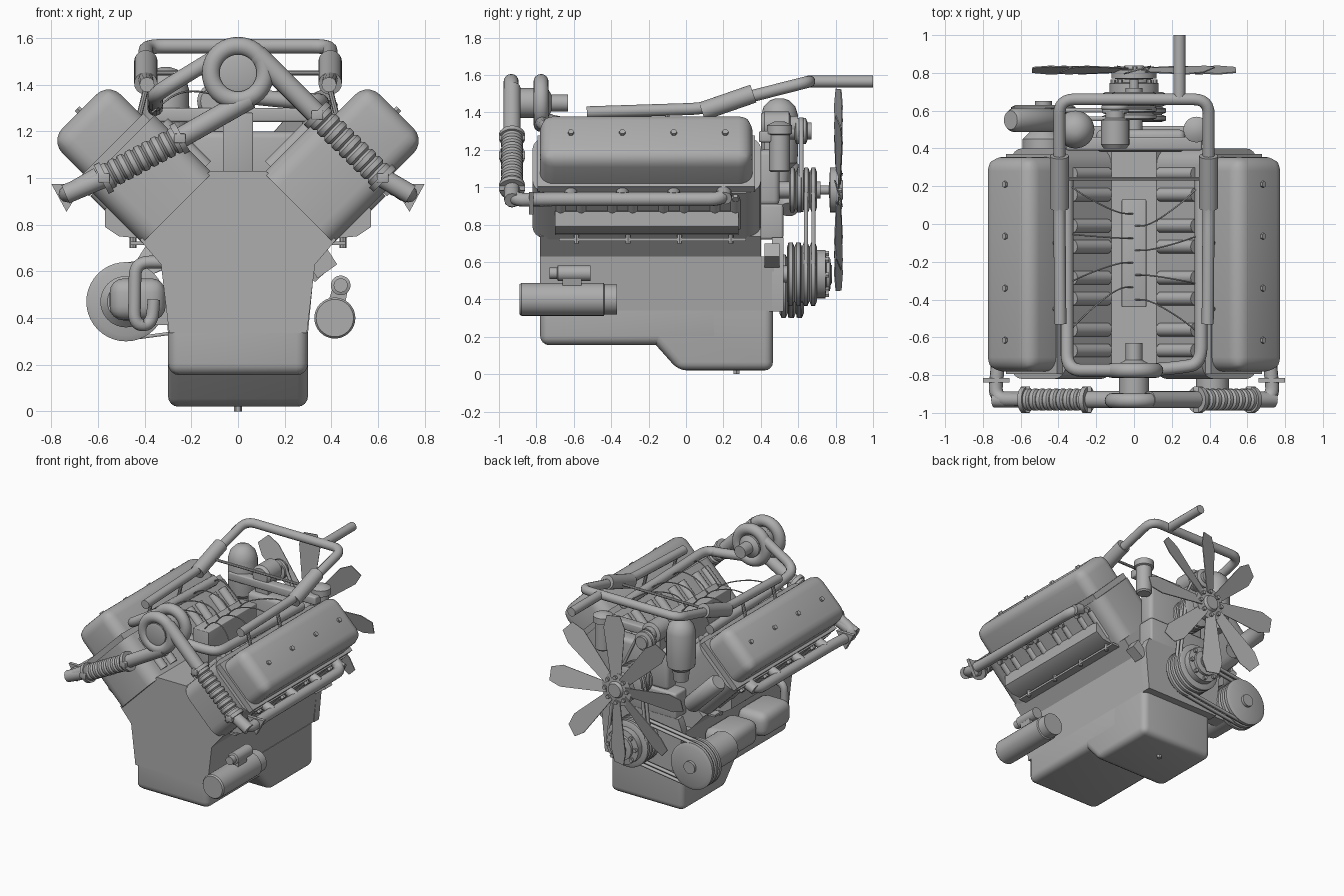
import bpy, bmesh, math
from math import sin, cos, pi, radians
from mathutils import Vector, Matrix
from mathutils.geometry import convex_hull_2d

cube = bpy.data.objects.get("Cube")
if cube:
    bpy.data.objects.remove(cube)

grey = bpy.data.materials.new("engine grey")
grey.use_nodes = True
grey.diffuse_color = (0.42, 0.42, 0.42, 1)
grey.node_tree.nodes["Principled BSDF"].inputs["Base Color"].default_value = (0.42, 0.42, 0.42, 1)
R2 = math.sqrt(0.5)
SIDES = (("left", 1), ("right", -1))


def finish(name, bm, matrix=None):
    if matrix:
        bm.transform(matrix)
    bmesh.ops.recalc_face_normals(bm, faces=bm.faces[:])
    me = bpy.data.meshes.new(name)
    bm.to_mesh(me)
    bm.free()
    me.shade_smooth()
    me.set_sharp_from_angle(angle=radians(31))
    me.materials.append(grey)
    ob = bpy.data.objects.new(name, me)
    bpy.context.collection.objects.link(ob)
    return ob


def prism(name, pts, axis, lo, hi, bevel=0, pick=None, matrix=None, seg=4):
    """Outline in the two axes other than `axis`, extruded from lo to hi."""
    bm = bmesh.new()
    rings = []
    for h in (lo, hi):
        ring = []
        for p in pts:
            co = list(p)
            co.insert(axis, h)
            ring.append(bm.verts.new(co))
        bm.faces.new(ring)
        rings.append(ring)
    for i in range(len(pts)):
        j = (i + 1) % len(pts)
        bm.faces.new((rings[0][i], rings[0][j], rings[1][j], rings[1][i]))
    if bevel:
        edges = [e for e in bm.edges if pick is None or pick(*[v.co for v in e.verts])]
        bmesh.ops.bevel(bm, geom=edges, offset=bevel, segments=seg, profile=0.5, affect='EDGES')
    return finish(name, bm, matrix)


def box(name, x, y, z, bevel=0, pick=None, matrix=None, seg=3):
    pts = [(x[0], y[0]), (x[1], y[0]), (x[1], y[1]), (x[0], y[1])]
    return prism(name, pts, 2, z[0], z[1], bevel, pick, matrix, seg)


def lathe(name, profile, origin, axis, n=32):
    """Profile of (radius, height) turned around an axis from origin."""
    bm = bmesh.new()
    rings = [[bm.verts.new((r * cos(2 * pi * k / n), r * sin(2 * pi * k / n), h)) for k in range(n)]
             for r, h in profile]
    for a, b in zip(rings, rings[1:]):
        for k in range(n):
            bm.faces.new((a[k], a[(k + 1) % n], b[(k + 1) % n], b[k]))
    bm.faces.new(rings[0])
    bm.faces.new(rings[-1])
    turn = Vector(axis).to_track_quat('Z', 'Y').to_matrix().to_4x4()
    return finish(name, bm, Matrix.Translation(origin) @ turn)


def rod(name, a, b, r, n=24):
    d = Vector(b) - Vector(a)
    return lathe(name, [(r, 0), (r, d.length)], a, d, n)


def tube(name, pts, r, bend=0.09, n=6):
    """Round pipe along a path with softened corners."""
    pts = [Vector(p) for p in pts]
    path = [pts[0]]
    for a, p, b in zip(pts, pts[1:], pts[2:]):
        s = p + (a - p).normalized() * min(bend, (a - p).length * 0.49)
        e = p + (b - p).normalized() * min(bend, (b - p).length * 0.49)
        path += [s.lerp(p, t / n).lerp(p.lerp(e, t / n), t / n) for t in range(n + 1)]
    path.append(pts[-1])
    cu = bpy.data.curves.new(name, 'CURVE')
    cu.dimensions = '3D'
    cu.bevel_depth, cu.bevel_resolution, cu.use_fill_caps = r, 4, True
    sp = cu.splines.new('POLY')
    sp.points.add(len(path) - 1)
    for q, co in zip(sp.points, path):
        q.co = (*co, 1)
    sp.use_smooth = True
    cu.materials.append(grey)
    ob = bpy.data.objects.new(name, cu)
    bpy.context.collection.objects.link(ob)


def ring_profile(big, small, y0, y1, count):
    out, step = [], (y1 - y0) / count
    for i in range(count):
        h = y0 + i * step
        out += [(small, h), (big, h + step * 0.25), (big, h + step * 0.75)]
    return out + [(small, y1)]


def belt(name, wheels, y, width):
    pts = [(x + r * cos(2 * pi * k / 32), z + r * sin(2 * pi * k / 32)) for x, z, r in wheels for k in range(32)]
    hull = [pts[i] for i in convex_hull_2d([Vector(p) for p in pts])]
    bm = bmesh.new()
    a, b = [[bm.verts.new((x, h, z)) for x, z in hull] for h in (y, y + width)]
    for i in range(len(hull)):
        j = (i + 1) % len(hull)
        bm.faces.new((a[i], a[j], b[j], b[i]))
    mod = finish(name, bm).modifiers.new("thickness", 'SOLIDIFY')
    mod.thickness, mod.offset = 0.014, 0


# Crankcase, stepped sump and timing cover
half = [(0.295, 0.335), (0.33, 0.63), (0.42, 0.735), (0.12, 1.03)]
prism("crankcase", half + [(-x, z) for x, z in reversed(half)], 1, -0.78, 0.4)
prism("crankcase_rear", half[:2] + [(-x, z) for x, z in reversed(half[:2])], 1, 0.39, 0.47)
below_rim = lambda a, b: min(a.z, b.z) < 0.33
box("shallow_sump", (-0.3, 0.3), (-0.78, 0.2), (0.155, 0.34), 0.05, below_rim, None, 4)
prism("deep_sump", [(-0.325, 0.34), (-0.04, 0.02), (0.465, 0.02), (0.465, 0.34)], 0, -0.3, 0.3, 0.045, below_rim)
rod("drain_plug", (0, 0.27, 0), (0, 0.27, 0.03), 0.018, 6)
prism("timing_cover", [(-0.3, 0.335), (0.3, 0.335), (0.33, 0.65), (0.3, 0.73), (-0.3, 0.73), (-0.33, 0.65)], 1, 0.46, 0.52)
box("rear_housing", (-0.28, 0.28), (0.36, 0.52), (0.72, 0.91), 0.015)
box("thermostat_housing", (-0.2, 0.27), (0.38, 0.5), (0.9, 1.2), 0.03)

# Cylinder banks, built in a tilted frame: x outward, z along the cylinder axis
for side, sg in SIDES:
    bank = Matrix(((sg * R2, 0, sg * R2, 0), (0, 1, 0, 0), (-R2, 0, R2, 0), (0, 0, 0, 1)))
    upright = lambda a, b: abs(a.z - b.z) > 0.1
    box(side + "_cylinder_head", (-0.645, -0.22), (-0.82, 0.4), (0.8, 1.15), 0.09, upright, bank, 5)
    box(side + "_cover_flange", (-0.615, -0.23), (-0.795, 0.37), (1.15, 1.19), 0.06, upright, bank)
    box(side + "_valve_cover", (-0.605, -0.25), (-0.78, 0.355), (1.18, 1.39), 0.075,
        lambda a, b: max(a.z, b.z) > 1.3, bank, 5)
    place = lambda s, y, t: bank @ Vector((s, y, t))
    prism(side + "_side_tray", [(sg * x, z) for x, z in ((0.4, 0.74), (0.51, 0.75), (0.57, 0.79), (0.57, 0.87), (0.5, 0.88))],
          1, -0.7, 0.28)
    box(side + "_tray_rail", sorted((sg * 0.4, sg * 0.46)), (-0.68, 0.32), (0.712, 0.727))
    # Exhaust manifold
    tube(side + "_exhaust_manifold", [(sg * 0.62, 0.2, 1.0), (sg * 0.715, 0.2, 0.935), (sg * 0.72, -0.75, 0.935),
                                      (sg * 0.74, -0.93, 0.93), (sg * 0.6, -0.93, 1.01)], 0.037, 0.08)
    prism(side + "_exhaust_flange", [(sg * 0.66, 0.975), (sg * 0.8, 0.975), (sg * 0.735, 0.855)], 1, -0.84, -0.815)
    for i in range(4):
        y = -0.615 + 0.275 * i
        rod(f"{side}_cover_bolt_{i}", place(-0.43, y, 1.38), place(-0.43, y, 1.405), 0.017, 6)
        tube(f"{side}_exhaust_port_{i}", [place(-0.26, y, 1.13), place(-0.16, y, 1.17)], 0.035)
        rod(f"{side}_tray_bolt_{i}", (sg * 0.45, y + 0.03, 0.7), (sg * 0.45, y + 0.03, 0.76), 0.014, 8)
        for k in (-0.055, 0.055):
            rod(f"{side}_intake_rib_{i}_{k}", place(-0.64, y + k, 0.84), place(-0.64, y + k, 1.1), 0.036)
            rod(f"{side}_port_bolt_{i}_{k}", place(-0.24, y + k, 1.12), place(-0.2, y + k, 1.12), 0.02, 6)
            rod(f"{side}_head_rib_{i}_{k}", place(-0.235, y + k, 0.88), place(-0.235, y + k, 1.1), 0.03, 12)
    # Coolant pipes over the heads
    rod(side + "_coolant_sleeve", (sg * 0.395, 0.085, 1.405), (sg * 0.395, 0.36, 1.5), 0.05)
    for i, y in enumerate((-0.45, -0.1)):
        rod(f"{side}_pipe_stay_{i}", (sg * 0.39, y, 1.4), (sg * 0.43, y, 1.24), 0.012, 8)
tube("coolant_crossover", [(-0.39, -0.53, 1.4), (-0.395, 0.09, 1.42), (-0.395, 0.66, 1.565),
                           (0.395, 0.66, 1.565), (0.395, 0.09, 1.42), (0.39, -0.53, 1.4)], 0.032, 0.08)
tube("coolant_outlet", [(0.24, 0.66, 1.565), (0.24, 1.0, 1.565)], 0.032)
rod("cross_stay", (-0.37, 0.24, 1.45), (0.37, 0.24, 1.45), 0.01, 8)

# Turbocharger: two scrolls, core and inlet
scroll = [(0.115 + 0.04 * cos(a * pi / 8), 0.04 * sin(a * pi / 8)) for a in range(-8, 9)]
for name, y in (("turbine_scroll", -0.935), ("compressor_scroll", -0.775)):
    lathe(name, [(0.08, -0.03)] + scroll + [(0.08, 0.03)], (0, y, 1.45), (0, 1, 0), 40)
lathe("turbo_core", [(0.06, -0.97), (0.08, -0.965), (0.08, -0.74), (0.045, -0.72), (0.045, -0.63)], (0, 0, 1.45), (0, 1, 0))
tube("left_boost_pipe", [(0.05, -0.775, 1.35), (0.24, -0.76, 1.33), (0.355, -0.74, 1.33), (0.355, -0.5, 1.32), (0.355, 0.23, 1.3)], 0.034)
tube("right_boost_pipe", [(-0.06, -0.775, 1.54), (-0.355, -0.775, 1.36), (-0.355, -0.5, 1.32), (-0.355, 0.23, 1.3)], 0.034)

# Turbine feeds with bellows and clamps
for name, a, b, c, d in (("left", (0.08, 1.53), (0.34, 1.27), (0.62, 1.0), (0.74, 0.93)),
                         ("right", (0.05, 1.34), (-0.25, 1.17), (-0.575, 1.0), (-0.74, 0.93))):
    a, b, c, d = [Vector((p[0], -0.93, p[1])) for p in (a, b, c, d)]
    rod(name + "_turbine_pipe", a, b, 0.045)
    lathe(name + "_bellows", ring_profile(0.058, 0.047, 0, (c - b).length, 9), b, c - b)
    tube(name + "_feed_elbow", [c, c.lerp(d, 0.5), d], 0.042)
    for k, p in enumerate((b, c)):
        u = (c - b).normalized() * 0.013
        rod(f"{name}_clamp_{k}", p - u, p + u, 0.07)
        box(f"{name}_clamp_lug_{k}", (p.x - 0.025, p.x + 0.025), (-1.0, -0.86), (p.z - 0.02, p.z + 0.02), 0.005)

# Injection pump in the valley with its fuel lines
box("injection_pump", (-0.065, 0.065), (-0.44, 0.13), (1.0, 1.28), 0.005)
for i in range(8):
    sg, y, k = (1, -1)[i % 2], -0.4 + 0.065 * i, i // 2
    end = -0.6 + 0.275 * k
    tube(f"fuel_line_{i}", [(0, y, 1.27), (sg * 0.08, y, 1.36), (sg * 0.25, (y + end) / 2, 1.38), (sg * 0.37, end, 1.28)], 0.004, 0.1)

# Starter motor
lathe("starter_motor", [(0.08, 0), (0.088, 0.01), (0.088, 0.45), (0.08, 0.455), (0.08, 0.52)], (0.415, -0.89, 0.4), (0, 1, 0))
lathe("starter_solenoid", [(0.03, 0), (0.03, 0.04), (0.042, 0.045), (0.042, 0.22)], (0.44, -0.73, 0.54), (0, 1, 0))
prism("solenoid_bracket", [(0.37, 0.42), (0.45, 0.42), (0.475, 0.54), (0.41, 0.54)], 1, -0.66, -0.56)
prism("engine_mount_tab", [(0.31, 0.62), (0.38, 0.7), (0.425, 0.63), (0.34, 0.57)], 1, 0.42, 0.5)

# Oil coolers and loop pipe on the other flank
for i, y in enumerate((-0.47, -0.08)):
    box(f"oil_cooler_{i}", (-0.55, -0.31), (y, y + 0.34), (0.39, 0.57), 0.06, None, None, 4)
tube("oil_loop_pipe", [(-0.31, -0.52, 0.64), (-0.44, -0.52, 0.64), (-0.445, -0.52, 0.37), (-0.37, -0.5, 0.37), (-0.36, -0.5, 0.48)], 0.027, 0.06)

# Filters and air compressor at the back
lathe("domed_filter", [(0.05, 1.02), (0.06, 1.1), (0.095, 1.13), (0.1, 1.2), (0.1, 1.38), (0.085, 1.43), (0.05, 1.465), (0.02, 1.475)],
      (-0.31, 0.5, 0), (0, 0, 1))
lathe("fuel_filter", [(0.045, 1.08), (0.055, 1.09), (0.055, 1.28), (0.068, 1.285), (0.068, 1.33), (0.03, 1.35)],
      (0.33, 0.5, 0), (0, 0, 1))
box("filter_bracket", (-0.36, 0.36), (0.39, 0.46), (1.24, 1.3), 0.01)
lathe("tilted_filter", [(0.05, 0), (0.062, 0.02), (0.062, 0.31), (0.05, 0.33)], (-0.42, 0.55, 0.88), (-1, 0, 1))
lathe("air_compressor", [(0.06, 0), (0.075, 0.02), (0.075, 0.15), (0.05, 0.16), (0.05, 0.2)], (-0.1, 0.4, 1.33), (0, 1, 0))
box("compressor_stand", (-0.15, -0.05), (0.42, 0.52), (1.15, 1.3))

# Pulleys and belts
for name, x, z, r, y0, y1, n in (("crank_pulley", 0, 0.535, 0.17, 0.54, 0.7, 4), ("alternator_pulley", -0.48, 0.47, 0.17, 0.5, 0.63, 3),
                                 ("fan_pulley", 0, 0.985, 0.12, 0.55, 0.7, 4), ("compressor_pulley", -0.1, 1.3, 0.07, 0.58, 0.65, 2)):
    lathe(name, ring_profile(r, r - 0.025, y0, y1, n), (x, 0, z), (0, 1, 0), 40)
    rod(name + "_shaft", (x, 0.4, z), (x, y1 + 0.02, z), 0.045)
lathe("alternator_body", [(0.08, 0.2), (0.11, 0.23), (0.11, 0.45), (0.06, 0.5)], (-0.48, 0, 0.47), (0, 1, 0))
box("alternator_bracket", (-0.48, -0.25), (0.36, 0.46), (0.37, 0.5))
crank = (0, 0.535, 0.16)
for i, y in enumerate((0.63, 0.67)):
    belt(f"fan_belt_{i}", [crank, (0, 0.985, 0.11)], y, 0.022)
for i, y in enumerate((0.545, 0.59)):
    belt(f"alternator_belt_{i}", [crank, (-0.48, 0.47, 0.16)], y, 0.025)
belt("compressor_belt", [(0, 0.985, 0.11), (-0.1, 1.3, 0.065)], 0.605, 0.022)
lathe("crank_hub", [(0.13, 0.7), (0.13, 0.745), (0.09, 0.75), (0.09, 0.77), (0.05, 0.775), (0.05, 0.78)], (0, 0, 0.535), (0, 1, 0))

# Fan with eight pitched blades
lathe("fan_hub", [(0.025, 0.68), (0.025, 0.765), (0.12, 0.77), (0.12, 0.815), (0.06, 0.82), (0.05, 0.84)], (0, 0, 0.985), (0, 1, 0))
for i in range(8):
    a = 2 * pi * i / 8 + 0.04
    for name, z, r, y in (("crank_bolt", 0.535, 0.11, 0.74), ("fan_bolt", 0.985, 0.09, 0.81)):
        p = Vector((r * sin(a), y, z + r * cos(a)))
        rod(f"{name}_{i}", p, p + Vector((0, 0.025, 0)), 0.015, 6)
    turn = Matrix.Translation((0, 0.815, 0.985)) @ Matrix.Rotation(a, 4, 'Y') @ Matrix.Rotation(0.28, 4, 'Z')
    prism(f"fan_blade_{i}", [(-0.035, 0.08), (0.035, 0.08), (0.075, 0.45), (0.05, 0.54), (-0.045, 0.54), (-0.075, 0.45)],
          1, -0.003, 0.003, matrix=turn)
